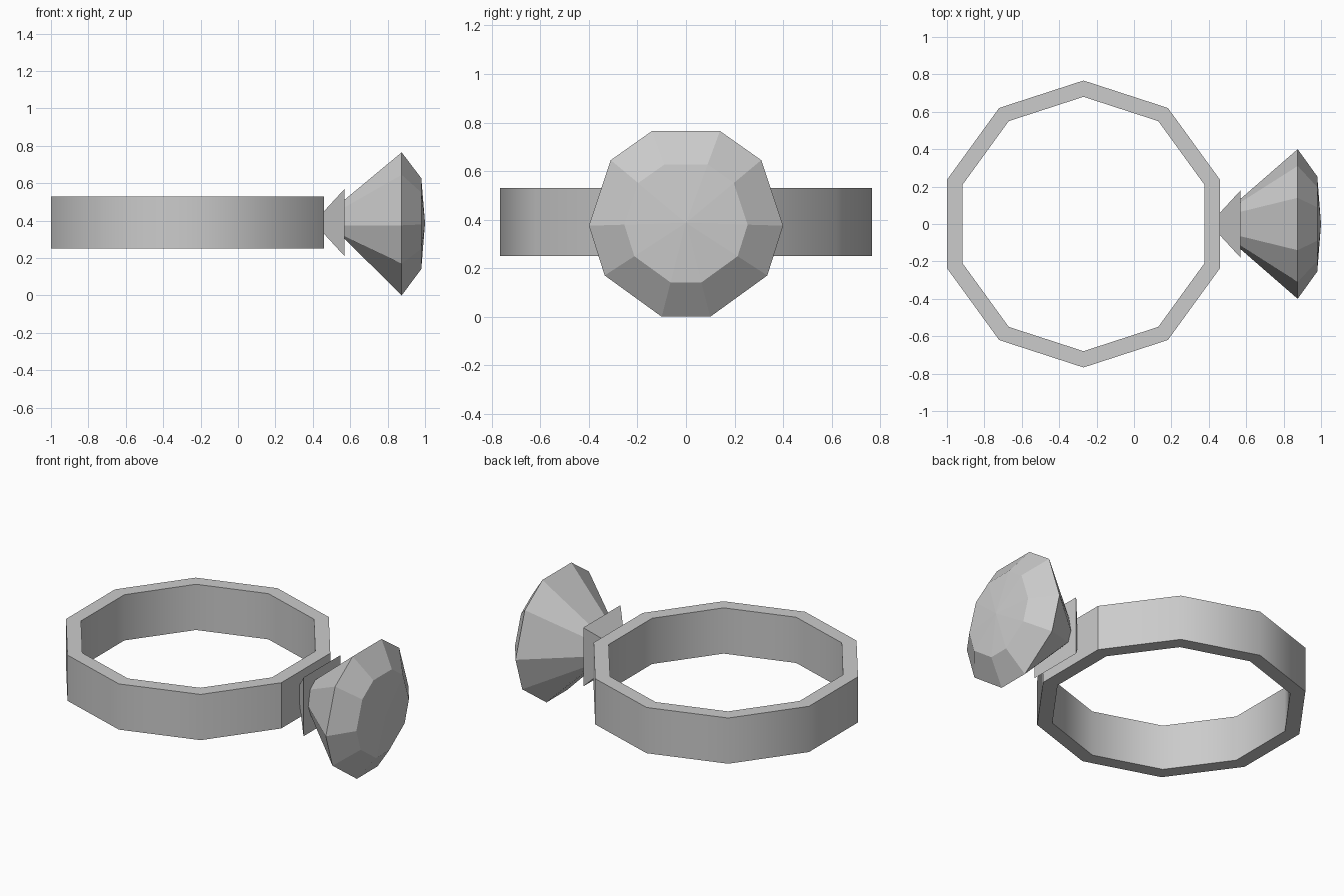
import bpy
import bmesh
from math import cos, sin, pi

if "Cube" in bpy.data.objects:
    bpy.data.objects.remove(bpy.data.objects["Cube"])

MID_Z = 0.39

metal = bpy.data.materials.new("plain grey")
metal.use_nodes = True
metal.diffuse_color = (0.6, 0.6, 0.6, 1)
metal.node_tree.nodes["Principled BSDF"].inputs["Base Color"].default_value = (0.6, 0.6, 0.6, 1)


def finish(name, bm):
    bmesh.ops.recalc_face_normals(bm, faces=bm.faces[:])
    mesh = bpy.data.meshes.new(name)
    bm.to_mesh(mesh)
    bm.free()
    mesh.materials.append(metal)
    obj = bpy.data.objects.new(name, mesh)
    bpy.context.collection.objects.link(obj)
    return obj


def add_loop(bm, points):
    return [bm.verts.new(p) for p in points]


def bridge(bm, a, b):
    n = len(a)
    return [bm.faces.new((a[i], a[(i + 1) % n], b[(i + 1) % n], b[i])) for i in range(n)]


# Ten-sided band: smooth walls, flat rims, one flat facet to carry the setting
def decagon(radius, z):
    return [(-0.27 + radius * cos(pi / 10 + i * pi / 5),
             radius * sin(pi / 10 + i * pi / 5), z) for i in range(10)]


bm = bmesh.new()
loops = [add_loop(bm, decagon(r, z)) for r, z in
         ((0.767, 0.25), (0.767, 0.53), (0.68, 0.53), (0.68, 0.25))]
for k in range(4):
    for face in bridge(bm, loops[k], loops[(k + 1) % 4]):
        face.smooth = k in (0, 2)
bm.normal_update()
for edge in bm.edges:
    a, b = edge.verts
    upright = abs(a.co.z - b.co.z) > 0.1
    beside_setting = a.co.x > 0.43
    edge.smooth = upright and not beside_setting
finish("band", bm)

# Square setting flaring out from the band to the gem
bm = bmesh.new()


def square(x, half):
    return [(x, sy * half, MID_Z + sz * half) for sy, sz in ((-1, -1), (1, -1), (1, 1), (-1, 1))]


inner = add_loop(bm, square(0.455, 0.055))
outer = add_loop(bm, square(0.57, 0.18))
bridge(bm, inner, outer)
bm.faces.new(inner)
bm.faces.new(outer)
finish("gem_setting", bm)

# Faceted gem: half outlines (y, z) mirrored across y, then lofted along x
BASE = [(0.065, 0.51), (0.115, 0.47), (0.133, 0.375), (0.11, 0.315), (0.04, 0.305)]
GIRDLE = [(0.14, 0.765), (0.31, 0.645), (0.4, 0.375), (0.335, 0.17), (0.1, 0.0)]
CENTRE_Z = 0.387


def gem_loop(x, half, scale=1.0):
    full = half + [(-y, z) for y, z in reversed(half)]
    return [(x, y * scale, CENTRE_Z + (z - CENTRE_Z) * scale) for y, z in full]


bm = bmesh.new()
base = add_loop(bm, gem_loop(0.568, BASE))
girdle = add_loop(bm, gem_loop(0.875, GIRDLE))
table = add_loop(bm, gem_loop(0.98, GIRDLE, 0.635))
bridge(bm, base, girdle)
bridge(bm, girdle, table)
bm.faces.new(base)
tip = bm.verts.new((1.0, 0, CENTRE_Z))
for i in range(10):
    bm.faces.new((table[i], table[(i + 1) % 10], tip))
finish("gem", bm)
